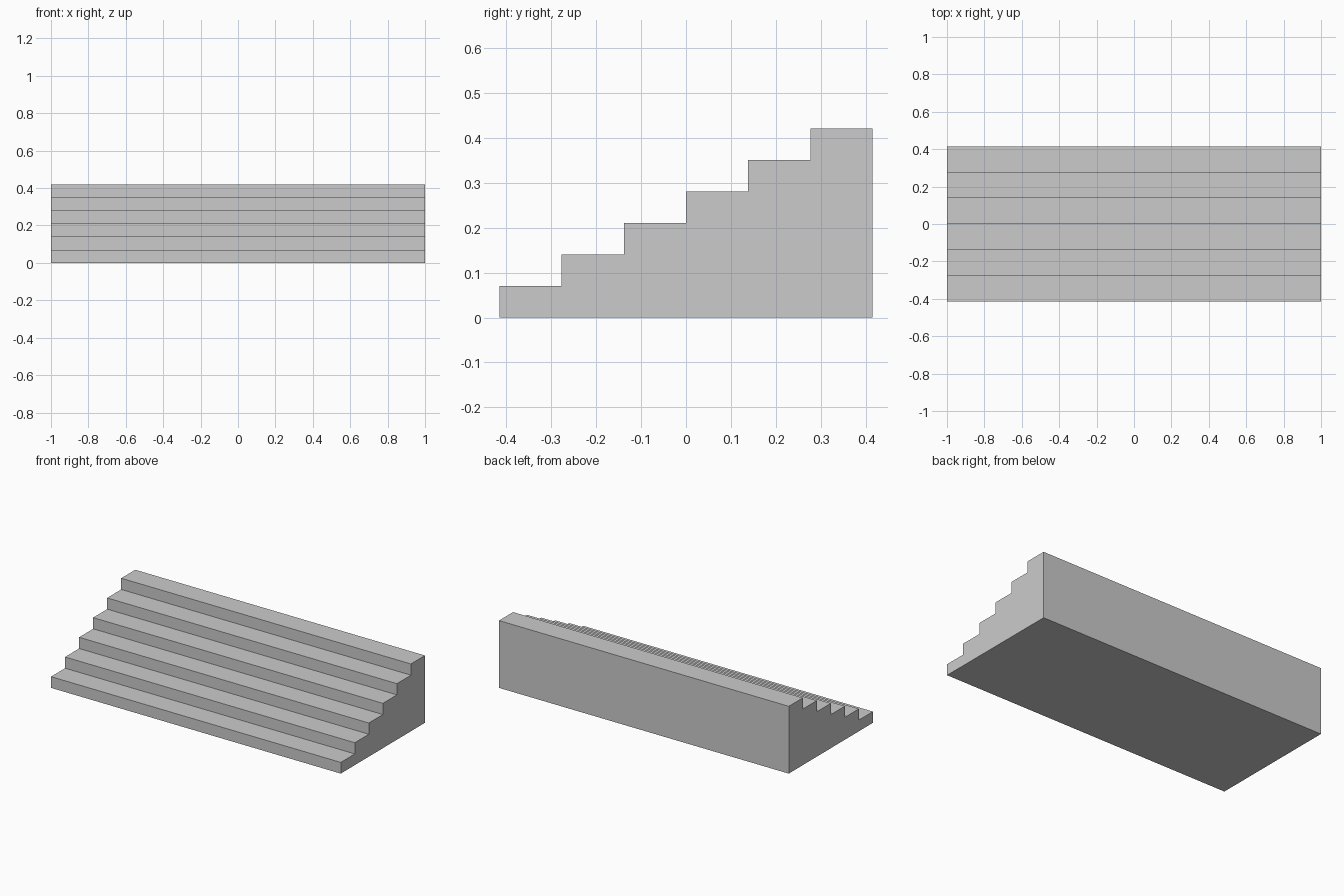
import bpy
import bmesh
from mathutils import Vector

if "Cube" in bpy.data.objects:
    bpy.data.objects.remove(bpy.data.objects["Cube"])

STEPS = 6
WIDTH = 2.0
DEPTH = 0.83
HEIGHT = 0.42
RUN = DEPTH / STEPS
RISE = HEIGHT / STEPS

# Side profile: bottom edge and back, then the treads and risers
profile = [(-DEPTH / 2, 0.0)]
for i in range(STEPS):
    y = -DEPTH / 2 + i * RUN
    profile += [(y, (i + 1) * RISE), (y + RUN, (i + 1) * RISE)]
profile.append((DEPTH / 2, 0.0))

# Solid staircase: profile extruded across the full width
bm = bmesh.new()
side = bm.faces.new([bm.verts.new((-WIDTH / 2, y, z)) for y, z in profile])
extruded = bmesh.ops.extrude_face_region(bm, geom=[side], use_keep_orig=True)["geom"]
bmesh.ops.translate(bm, vec=Vector((WIDTH, 0, 0)),
                    verts=[g for g in extruded if isinstance(g, bmesh.types.BMVert)])
bmesh.ops.recalc_face_normals(bm, faces=bm.faces)

mesh = bpy.data.meshes.new("staircase")
bm.to_mesh(mesh)
bm.free()
staircase = bpy.data.objects.new("staircase", mesh)
bpy.context.collection.objects.link(staircase)
